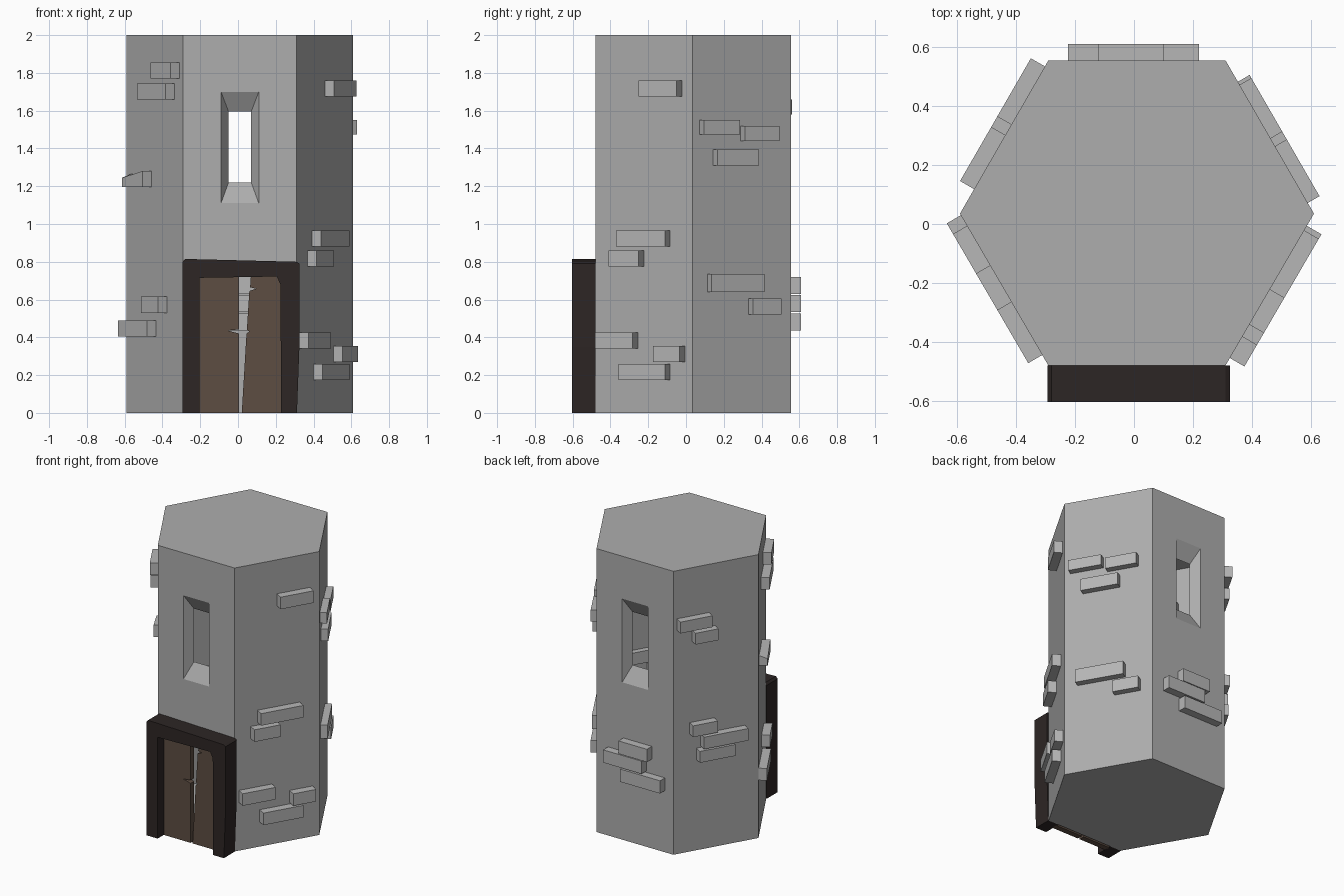
import bpy, bmesh
from mathutils import Vector

if "Cube" in bpy.data.objects:
    bpy.data.objects.remove(bpy.data.objects["Cube"])

CORNERS = [(-.29, -.48), (.31, -.48), (.61, .035), (.31, .555), (-.29, .555), (-.59, .035)]
H = 2.0
STONE = (.42, .42, .42, 1)
BRICK = (.47, .47, .47, 1)
WOOD = (.11, .075, .055, 1)
DARK = (.026, .019, .018, 1)


def make(name, faces, color):
    """Object from a list of faces given as coordinate loops; shared points are welded."""
    bm = bmesh.new()
    for f in faces:
        bm.faces.new([bm.verts.new(p) for p in f])
    bmesh.ops.remove_doubles(bm, verts=bm.verts, dist=1e-5)
    bmesh.ops.recalc_face_normals(bm, faces=bm.faces)
    me = bpy.data.meshes.new(name)
    bm.to_mesh(me)
    bm.free()
    ob = bpy.data.objects.new(name, me)
    bpy.context.collection.objects.link(ob)
    key = "paint_%d" % round(color[0] * 1000)
    mat = bpy.data.materials.get(key) or bpy.data.materials.new(key)
    mat.diffuse_color = color
    mat.use_nodes = True
    mat.node_tree.nodes["Principled BSDF"].inputs["Base Color"].default_value = mat.diffuse_color
    me.materials.append(mat)
    return ob


def ring(a, b):
    n = len(a)
    return [[a[i], a[(i + 1) % n], b[(i + 1) % n], b[i]] for i in range(n)]


def prism(name, profile, y0, y1, color):
    """Front-facing xz profile with depth."""
    a = [(x, y0, z) for x, z in profile]
    b = [(x, y1, z) for x, z in profile]
    return make(name, [a, b[::-1]] + ring(a, b), color)


def rect(x0, x1, z0, z1, y):
    return [(x0, y, z0), (x1, y, z0), (x1, y, z1), (x0, y, z1)]


# Tower shell: hollow hexagon with a doorway and two splayed windows
yf, yb = CORNERS[0][1], CORNERS[3][1]
xl, xr = CORNERS[0][0], CORNERS[1][0]
A, B, C, D, E, F, G, K = [(x, yf, z) for x, z in (
    (xl, 0), (-.2, 0), (-.2, .72), (.23, .72), (.23, 0), (xr, 0), (xr, H), (xl, H))]
wf = rect(-.09, .11, 1.11, 1.70, yf)
wb = rect(-.09, .11, 1.11, 1.70, yb)
a, b, c, d = wf
faces = [[A, B, C, K], [E, F, G, D], [K, C, a, d], [C, D, b, a], [D, G, c, b], [G, K, d, c]]
faces += ring(rect(xl, xr, 0, H, yb), wb)
faces += ring(wf, rect(-.05, .07, 1.22, 1.595, yf + .06))
faces += ring(wb, rect(-.05, .07, 1.22, 1.595, yb - .06))
for i in (1, 2, 4, 5):
    p, q = CORNERS[i], CORNERS[(i + 1) % 6]
    faces.append([(*p, 0), (*q, 0), (*q, H), (*p, H)])
faces.append([(*p, H) for p in CORNERS])
faces.append([A, B, E, F] + [(*p, 0) for p in CORNERS[2:]])
make("tower_shell", faces, STONE)

# Protruding bricks: per wall (start corner), each (u start, u end, z low, z high)
BRICKS = {
    1: [(.50, .89, 1.675, 1.76), (.27, .77, .88, .965), (.19, .50, .775, .86),
        (.05, .44, .34, .425), (.65, .92, .27, .355), (.295, .77, .175, .26)],
    2: [(.07, .44, 1.475, 1.55), (.49, .84, 1.44, 1.52), (.21, .63, 1.31, 1.395),
        (.15, .69, .64, .735), (.57, .86, .52, .605)],
    3: [(.35, .72, .63, .72), (.15, .65, .535, .625), (.37, .89, .435, .525)],
    4: [(.04, .42, 1.58, 1.66), (.22, .49, 1.48, 1.56), (.19, .48, .83, .91),
        (.32, .84, .73, .815), (.27, .69, .64, .72)],
    5: [(.58, .93, 1.77, 1.855), (.34, .85, 1.66, 1.745), (.08, .44, 1.195, 1.28),
        (.41, .71, .53, .615), (.01, .52, .405, .49)],
}
OUT = {1: .057, 2: .046, 3: .055, 4: .055, 5: .055}
for i, rows in BRICKS.items():
    p, q = Vector(CORNERS[i]), Vector(CORNERS[(i + 1) % 6])
    e = q - p
    n = Vector((e.y, -e.x)).normalized()
    for j, (u0, u1, z0, z1) in enumerate(rows):
        base = [p + e * u + n * k for u, k in ((u0, OUT[i]), (u1, OUT[i]), (u1, -.04), (u0, -.04))]
        lo = [(v.x, v.y, z0) for v in base]
        hi = [(v.x, v.y, z1) for v in base]
        if (i, j) == (5, 2):  # one worn brick with a sunken outer corner
            hi[0] = (*hi[0][:2], z1 - .035)
        make(f"brick_{i}_{j}", [lo[::-1], hi] + ring(lo, hi), BRICK)

# Timber door frame with slightly worn corners
prism("door_frame", [(-.293, 0), (-.205, 0), (-.205, .715), (.205, .722), (.225, .68), (.228, 0),
                     (.312, 0), (.325, .35), (.325, .79), (.31, .80), (-.28, .815), (-.293, .80)],
      -.603, -.48, DARK)

# Two door leaves with an uneven, splintered gap between them
prism("door_leaf_left", [(-.21, 0), (.005, 0), (.005, .42), (-.055, .436), (.005, .442),
                         (.005, .72), (-.21, .72)], -.535, -.495, WOOD)
prism("door_leaf_right", [(.02, 0), (.235, 0), (.235, .725), (.068, .725), (.064, .665),
                          (.095, .657), (.06, .645), (.047, .44), (.06, .43), (.045, .42)],
      -.535, -.495, WOOD)
